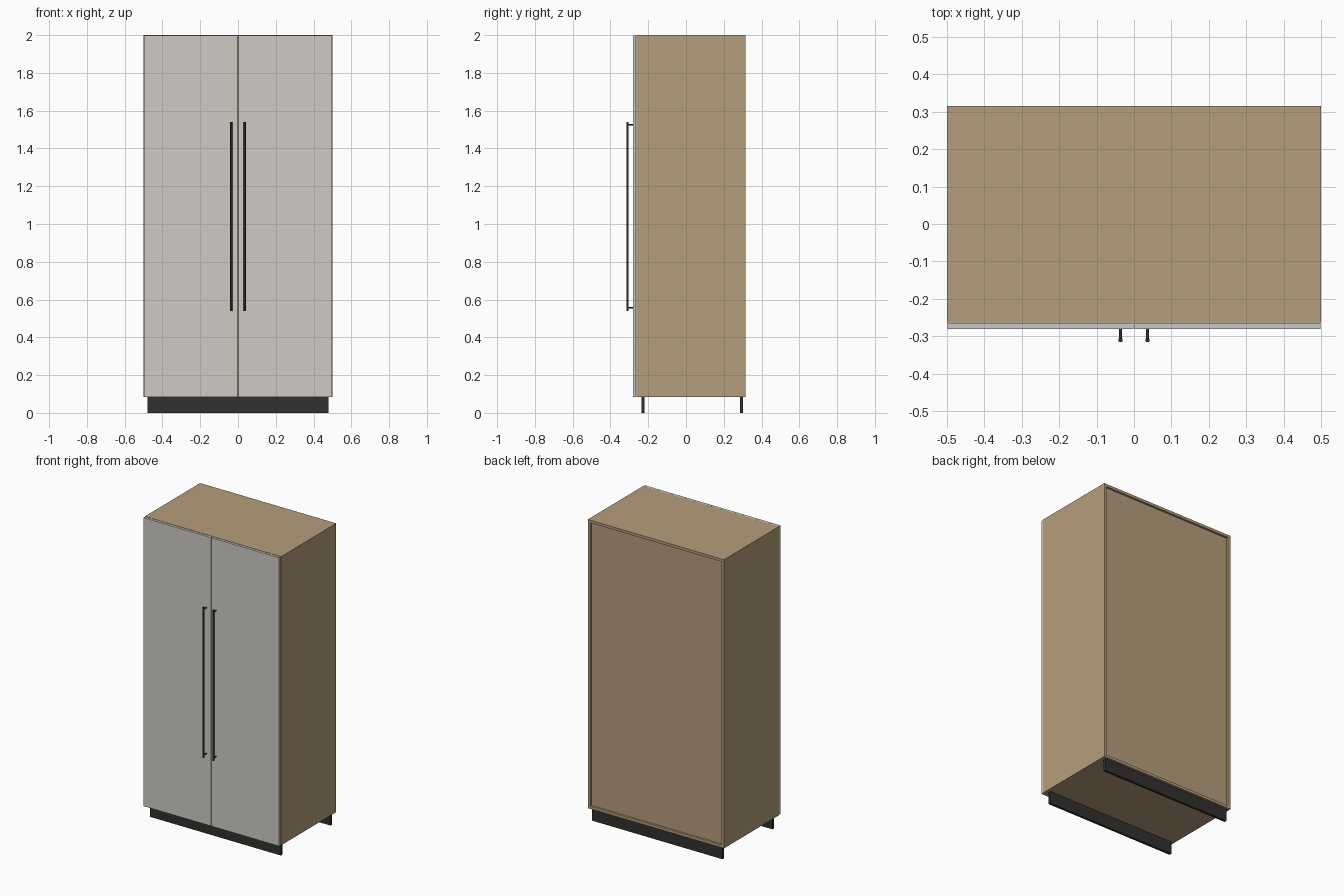
import bpy, bmesh
from mathutils import Vector

if "Cube" in bpy.data.objects:
    bpy.data.objects.remove(bpy.data.objects["Cube"])


def material(name, rgb):
    m = bpy.data.materials.new(name)
    m.diffuse_color = (*rgb, 1)
    m.use_nodes = True
    m.node_tree.nodes["Principled BSDF"].inputs["Base Color"].default_value = m.diffuse_color
    return m


WOOD = material("wood", (0.47, 0.34, 0.20))
DOOR = material("pale_door", (0.62, 0.60, 0.56))
BLACK = material("black", (0.03, 0.03, 0.028))


def finish(name, bm, mat):
    bmesh.ops.recalc_face_normals(bm, faces=bm.faces)
    me = bpy.data.meshes.new(name)
    bm.to_mesh(me)
    bm.free()
    me.materials.append(mat)
    ob = bpy.data.objects.new(name, me)
    bpy.context.collection.objects.link(ob)
    return ob


def box(name, lo, hi, mat):
    lo, hi = Vector(lo), Vector(hi)
    bm = bmesh.new()
    bmesh.ops.create_cube(bm, size=1)
    for v in bm.verts:
        v.co = (lo + hi) / 2 + v.co * (hi - lo)
    return finish(name, bm, mat)


def rod(name, a, b, r, mat):
    a, b = Vector(a), Vector(b)
    bpy.ops.mesh.primitive_cylinder_add(vertices=16, radius=r, depth=(b - a).length,
                                        location=(a + b) / 2)
    ob = bpy.context.object
    ob.name = name
    ob.rotation_euler = (b - a).to_track_quat('Z', 'Y').to_euler()
    ob.data.materials.append(mat)
    bpy.ops.object.shade_smooth_by_angle()


FRONT, BACK, BASE, TOP, T = -0.263, 0.316, 0.083, 2.0, 0.018

# Case: sides, top and bottom as one open frame
bm = bmesh.new()


def ring(y, inset):
    x, z0, z1 = 0.5 - inset, BASE + inset, TOP - inset
    return [bm.verts.new(p) for p in ((-x, y, z0), (x, y, z0), (x, y, z1), (-x, y, z1))]


loops = [ring(FRONT, 0), ring(BACK, 0), ring(BACK, T), ring(FRONT, T)]
for i in range(4):
    p, q = loops[i], loops[(i + 1) % 4]
    for j in range(4):
        k = (j + 1) % 4
        bm.faces.new((p[j], p[k], q[k], q[j]))
finish("case", bm, WOOD)

# Back panel set slightly into the case
box("back_panel", (-0.5 + T, 0.286, BASE + T), (0.5 - T, 0.302, TOP - T), WOOD)

# Plinth boards
box("front_plinth", (-0.48, -0.236, 0), (0.48, -0.220, BASE), BLACK)
box("back_plinth", (-0.48, 0.285, 0), (0.48, 0.301, BASE), BLACK)

# Doors with bar handles
for side, s in (("left", -1), ("right", 1)):
    xs = sorted((s * 0.002, s * 0.498))
    box(side + "_door", (xs[0], -0.281, BASE + 0.001), (xs[1], -0.265, TOP - 0.001), DOOR)
    x = s * 0.036
    rod(side + "_handle_bar", (x, -0.310, 0.54), (x, -0.310, 1.54), 0.006, BLACK)
    for label, z in (("lower", 0.557), ("upper", 1.526)):
        rod(f"{side}_{label}_handle_post", (x, -0.310, z), (x, -0.280, z), 0.004, BLACK)
